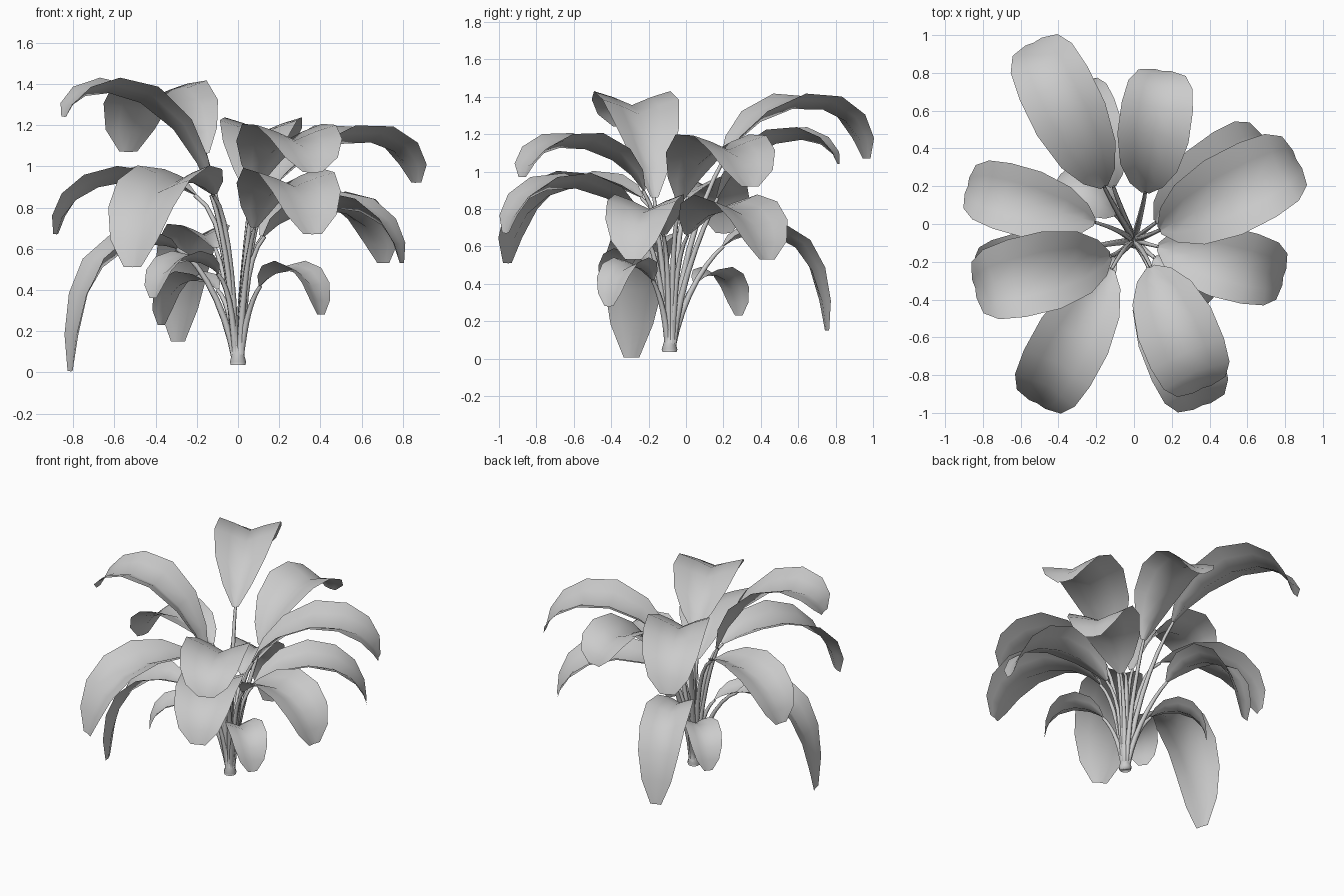
import bpy, math
from mathutils import Vector

if "Cube" in bpy.data.objects:
    bpy.data.objects.remove(bpy.data.objects["Cube"])

BASE = Vector((0.0, -0.085, 0.05))
UP = Vector((0, 0, 1))

# blade start xyz, blade tip xyz, midrib arch height, half width
LEAVES = [
    (-.16, .20, 1.06, -.53, .96, 1.07, 1.34, .20),
    (.06, .17, .86, .15, .81, 1.04, 1.17, .19),
    (-.11, .20, .60, -.29, .75, .15, .62, .15),
    (-.21, .01, .86, -.88, .20, .67, .91, .18),
    (-.13, -.17, .86, -.84, -.34, 1.24, 1.35, .21),
    (-.30, -.14, .60, -.81, -.29, .005, .54, .18),
    (-.12, -.24, .86, -.51, -.95, .51, .89, .20),
    (.09, -.23, .90, .36, -.87, .97, 1.13, .21),
    (.08, -.24, .70, .36, -.96, .67, .91, .20),
    (.14, -.03, .84, .86, .34, .92, 1.12, .22),
    (.12, .01, .66, .70, .43, .53, .78, .21),
    (.13, -.12, .66, .79, -.28, .53, .79, .19),
    (-.10, .05, .40, -.37, .28, .23, .43, .11),
    (.11, -.18, .42, .40, -.41, .28, .48, .12),
    (-.10, -.18, .48, -.41, -.40, .36, .53, .12),
]

# blade outline: position along midrib, share of half width, fold strength
OUTLINE = [(0, .1, 1), (.1, .46, 1), (.24, .8, 1), (.42, 1, 1), (.6, 1, .85),
           (.76, .9, .6), (.9, .66, .4), (1, .24, .3)]


def bezier(p, t):
    s = 1 - t
    return p[0]*s**3 + p[1]*3*s*s*t + p[2]*3*s*t*t + p[3]*t**3


def mesh_object(name, verts, faces):
    me = bpy.data.meshes.new(name)
    me.from_pydata(verts, [], faces)
    ob = bpy.data.objects.new(name, me)
    bpy.context.collection.objects.link(ob)
    for f in me.polygons:
        f.use_smooth = True
    return ob


def tube(name, points, radii, sides=6):
    verts, faces = [], []
    for i, p in enumerate(points):
        d = (points[min(i+1, len(points)-1)] - points[max(i-1, 0)]).normalized()
        a = d.cross(Vector((.31, .95, 0))).normalized()
        b = d.cross(a)
        for k in range(sides):
            an = 2*math.pi*k/sides
            verts.append(p + (a*math.cos(an) + b*math.sin(an))*radii[i])
    for i in range(len(points)-1):
        for k in range(sides):
            n = (k+1) % sides
            faces.append((i*sides+k, i*sides+n, (i+1)*sides+n, (i+1)*sides+k))
    faces.append(tuple(range(sides)))
    return mesh_object(name, verts, faces)


def leaf(i, data):
    start, tip = Vector(data[:3]), Vector(data[3:6])
    height, width = data[6:]
    # arching midrib
    zc = (height - .091*start.z - .166*tip.z)/.743
    p1, p2 = start.lerp(tip, .3), start.lerp(tip, .92)
    p1.z = p2.z = zc
    rib = (start, p1, p2, tip)
    out = tip - start
    side = Vector((-out.y, out.x, 0)).normalized()
    verts, faces = [], []
    for t, w, fold in OUTLINE:
        c = bezier(rib, t)
        d = (bezier(rib, min(t+.02, 1)) - bezier(rib, max(t-.02, 0))).normalized()
        n = d.cross(side).normalized()
        for u, r in ((-1, .42), (-.5, .24), (0, 0), (.5, .24), (1, .42)):
            verts.append(c + (side*u + n*r*fold)*width*w)
    for r in range(len(OUTLINE)-1):
        for k in range(4):
            a = r*5 + k
            faces.append((a, a+1, a+6, a+5))
    mesh_object(f"leaf_blade_{i}", verts, faces)
    # stalk leaving the crown upright and joining the blade
    flat = Vector((start.x-BASE.x, start.y-BASE.y, 0))
    foot = BASE + flat.normalized()*.016
    d0 = (p1 - start).normalized()
    stalk = (foot, foot + flat*.1 + UP*start.z*.4, start - d0*start.z*.2, start)
    pts = [bezier(stalk, k/7) for k in range(8)]
    tube(f"leaf_stalk_{i}", pts, [.013, .017] + [.017 - .0015*k for k in range(6)])


for i, data in enumerate(LEAVES):
    leaf(i, data)

# flared crown at the foot
tube("plant_crown", [Vector((0, -.088, z)) for z in (.035, .05, .09, .13)], [.037, .042, .03, .026], 10)
